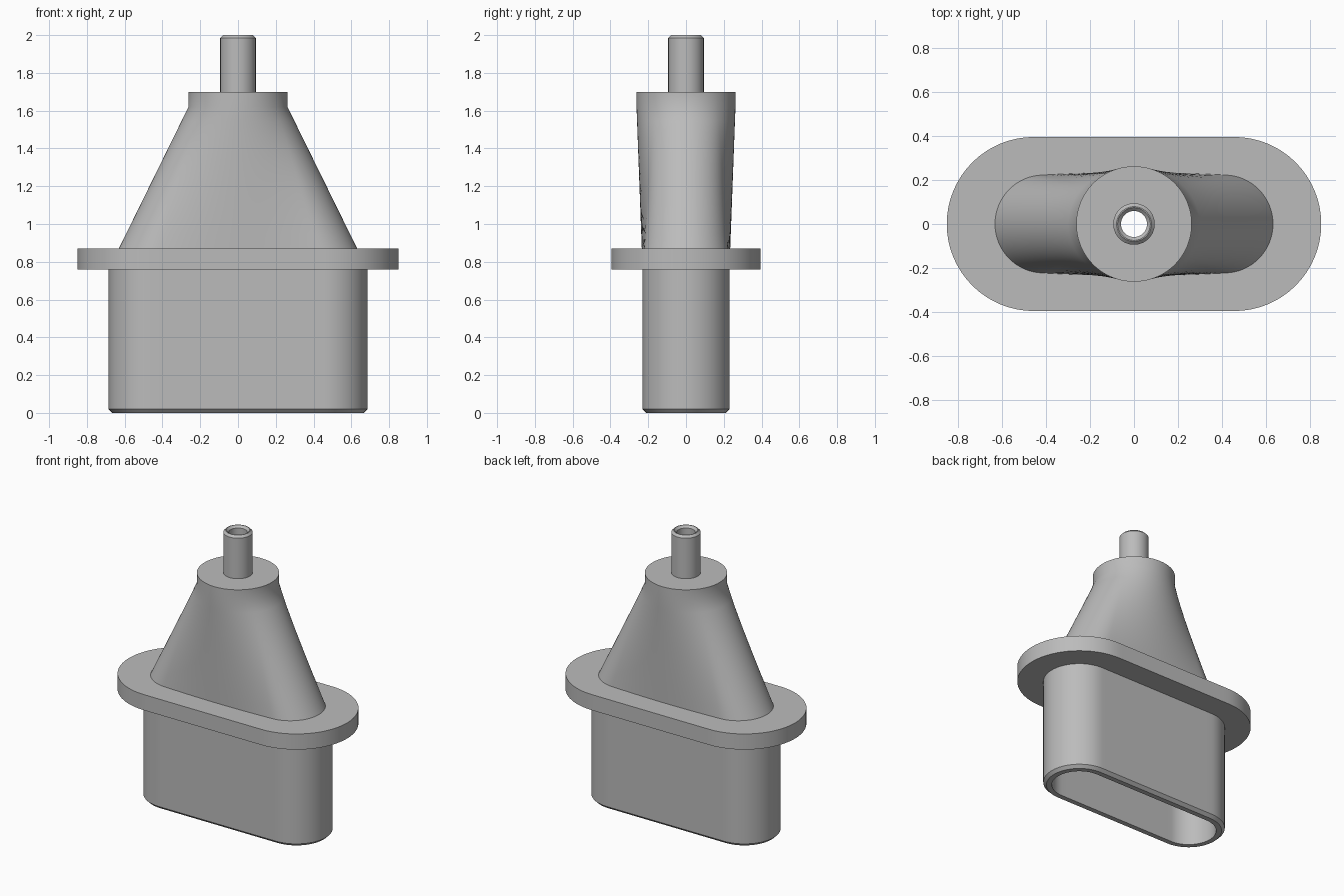
import bpy, bmesh, math

if "Cube" in bpy.data.objects:
    bpy.data.objects.remove(bpy.data.objects["Cube"])

FLAT, CAP = 12, 16          # segments per half flat side / per quarter round end
A, R = 0.455, 0.23          # slot half-length between arc centres, slot radius

grey = bpy.data.materials.new("plain grey")
grey.diffuse_color = (0.5, 0.5, 0.5, 1)
grey.use_nodes = True
grey.node_tree.nodes["Principled BSDF"].inputs["Base Color"].default_value = grey.diffuse_color


def full_ring(quarter):
    """Mirror a quarter outline (from +x axis to +y axis) to a closed ring."""
    half = quarter + [(-x, y) for x, y in reversed(quarter[:-1])]
    return half + [(x, -y) for x, y in reversed(half[1:-1])]


def slot(r, z):
    q = [(A + r * math.cos(i / CAP * math.pi / 2), r * math.sin(i / CAP * math.pi / 2))
         for i in range(CAP + 1)]
    q += [(A * (1 - i / FLAT), r) for i in range(1, FLAT + 1)]
    return [(x, y, z) for x, y in full_ring(q)]


def circle(r, z):
    """Circle whose points match the slot outline by arc length."""
    arc = R * math.pi / 2
    s = [arc * i / CAP for i in range(CAP + 1)]
    s += [arc + A * i / FLAT for i in range(1, FLAT + 1)]
    q = [(r * math.cos(t / s[-1] * math.pi / 2), r * math.sin(t / s[-1] * math.pi / 2))
         for t in s]
    return [(x, y, z) for x, y in full_ring(q)]


def blend(lo, hi, t0, t1, steps):
    """Rings between two outlines."""
    ts = [t0 + (t1 - t0) * k / steps for k in range(steps + 1)]
    return [[tuple(p + (q - p) * t for p, q in zip(a, b)) for a, b in zip(lo, hi)]
            for t in ts]


def loft(name, rings):
    bm = bmesh.new()
    rows = [[bm.verts.new(p) for p in ring] for ring in rings]
    n = len(rows[0])
    for a, b in zip(rows, rows[1:]):
        for i in range(n):
            j = (i + 1) % n
            bm.faces.new((a[i], a[j], b[j], b[i]))
    me = bpy.data.meshes.new(name)
    bm.to_mesh(me)
    bm.free()
    me.materials.append(grey)
    ob = bpy.data.objects.new(name, me)
    bpy.context.collection.objects.link(ob)
    bpy.ops.object.select_all(action='DESELECT')
    bpy.context.view_layer.objects.active = ob
    ob.select_set(True)
    bpy.ops.object.shade_smooth_by_angle(angle=math.radians(30))
    return ob


# slotted socket: inner wall, bottom rim with chamfer, outer wall
loft("socket", [slot(0.175, 0.76), slot(0.175, 0), slot(0.21, 0),
                slot(R, 0.02), slot(R, 0.76)])

# flange plate around the socket
foot = blend(slot(R, 0.76), circle(0.262, 1.62), 0.11 / 0.86, 1, 10)
loft("flange", [slot(R, 0.76), slot(0.395, 0.76), slot(0.395, 0.87), foot[0]])

# slot-to-round transition with a short collar and flat shoulder
loft("transition", foot + [circle(0.262, 1.7), circle(0.094, 1.7)])

# spout: outer wall, chamfered tip, bore and roof of the cavity
loft("spout", [circle(0.094, 1.7), circle(0.094, 1.985), circle(0.079, 2.0),
               circle(0.074, 2.0), circle(0.059, 1.985), circle(0.059, 1.64),
               circle(0.207, 1.64)])

# inner wall of the transition
loft("cavity_wall", [circle(0.207, 1.64)]
     + blend(slot(0.175, 0.76), circle(0.207, 1.62), 1, 0, 10))
